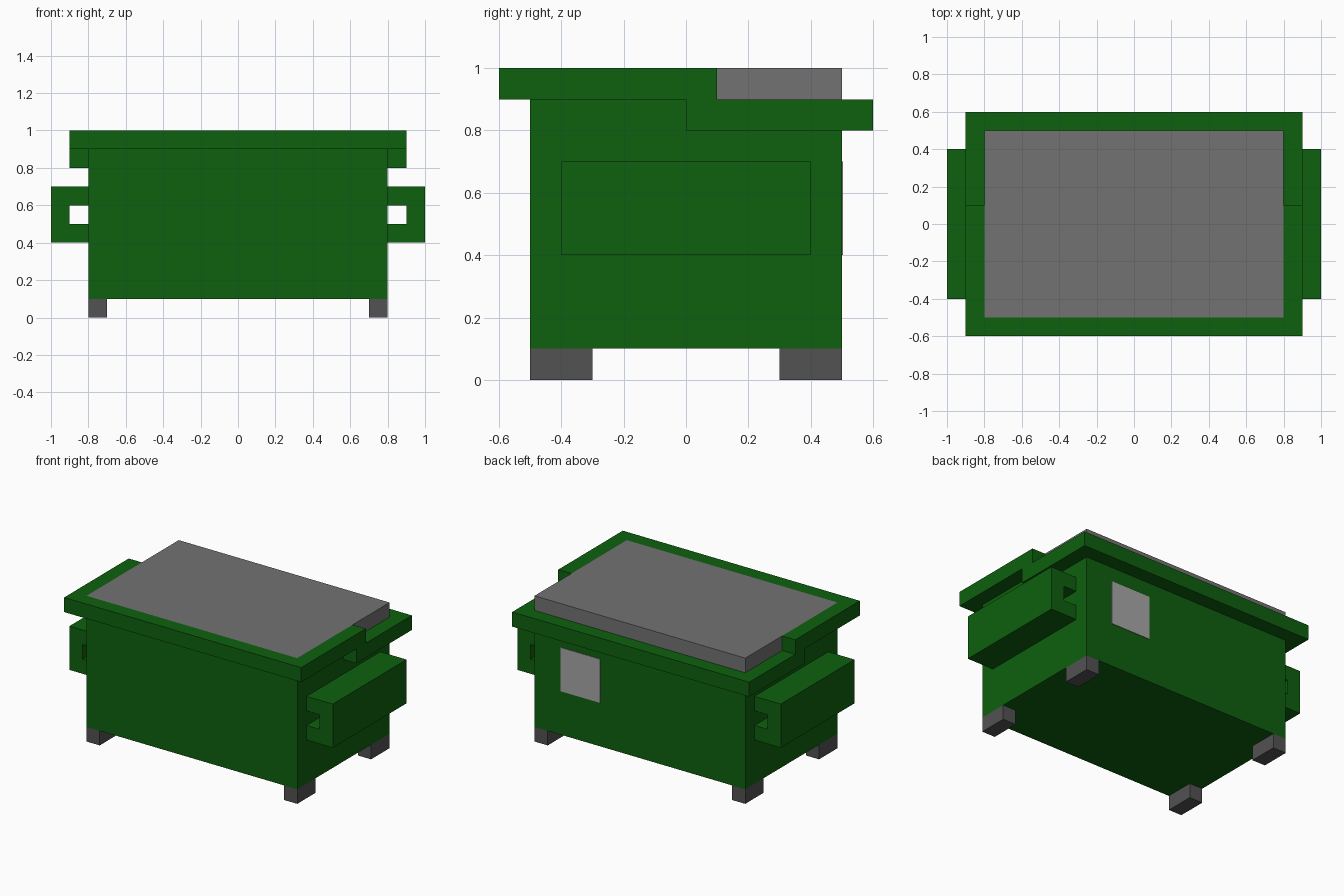
import bpy
import bmesh

default = bpy.data.objects.get("Cube")
if default:
    bpy.data.objects.remove(default, do_unlink=True)


def material(name, r, g, b):
    m = bpy.data.materials.new(name)
    m.use_nodes = True
    m.diffuse_color = (r, g, b, 1)
    m.node_tree.nodes["Principled BSDF"].inputs["Base Color"].default_value = (r, g, b, 1)
    return m


green = material("dark_green", 0.0044, 0.117, 0.0044)
lid_grey = material("lid_grey", 0.17, 0.17, 0.17)
leg_grey = material("dark_grey", 0.084, 0.084, 0.084)
panel_grey = material("light_grey", 0.39, 0.39, 0.39)


def prism(name, outline, lo, hi, mat, along="z", mirror=""):
    """Extrude a flat outline (x,y along z, or x,z along y), then mirror it."""
    place = (lambda a, b, h: (a, b, h)) if along == "z" else (lambda a, b, h: (a, h, b))
    bm = bmesh.new()
    face = bm.faces.new([bm.verts.new(place(a, b, lo)) for a, b in outline])
    side = bmesh.ops.extrude_face_region(bm, geom=[face])
    top = [v for v in side["geom"] if isinstance(v, bmesh.types.BMVert)]
    bmesh.ops.translate(bm, verts=top, vec=place(0, 0, hi - lo))
    bmesh.ops.recalc_face_normals(bm, faces=bm.faces)
    mesh = bpy.data.meshes.new(name)
    bm.to_mesh(mesh)
    bm.free()
    mesh.materials.append(mat)
    obj = bpy.data.objects.new(name, mesh)
    bpy.context.collection.objects.link(obj)
    if mirror:
        mod = obj.modifiers.new("Mirror", "MIRROR")
        mod.use_axis = ["x" in mirror, "y" in mirror, False]
        mod.use_mirror_merge = False
    return obj


def rect(x0, x1, y0, y1):
    return [(x0, y0), (x1, y0), (x1, y1), (x0, y1)]


def u_shape(end, inner, outer):
    """U-shaped rim outline wrapping the container from y=end to y=outer."""
    return [(-0.9, end), (-0.9, outer), (0.9, outer), (0.9, end),
            (0.8, end), (0.8, inner), (-0.8, inner), (-0.8, end)]


# Container and lid
prism("body", rect(-0.8, 0.8, -0.5, 0.5), 0.1, 0.9, green)
prism("lid", rect(-0.8, 0.8, -0.5, 0.5), 0.9, 1.0, lid_grey)

# Stepped rim: high at the front, low at the back
prism("front_rim", u_shape(0.1, -0.5, -0.6), 0.9, 1.0, green)
prism("back_rim", u_shape(0.0, 0.5, 0.6), 0.8, 0.9, green)

# Lifting pockets: C-shaped sections on both sides
pocket = [(0.8, 0.4), (1.0, 0.4), (1.0, 0.7), (0.8, 0.7),
          (0.8, 0.6), (0.9, 0.6), (0.9, 0.5), (0.8, 0.5)]
prism("side_pockets", pocket, -0.4, 0.4, green, along="y", mirror="x")

# Four feet
prism("legs", rect(0.7, 0.8, 0.3, 0.5), 0.0, 0.1, leg_grey, mirror="xy")

# Blank plate on the back
prism("back_plate", rect(0.3, 0.6, 0.4, 0.7), 0.5, 0.504, panel_grey, along="y")
